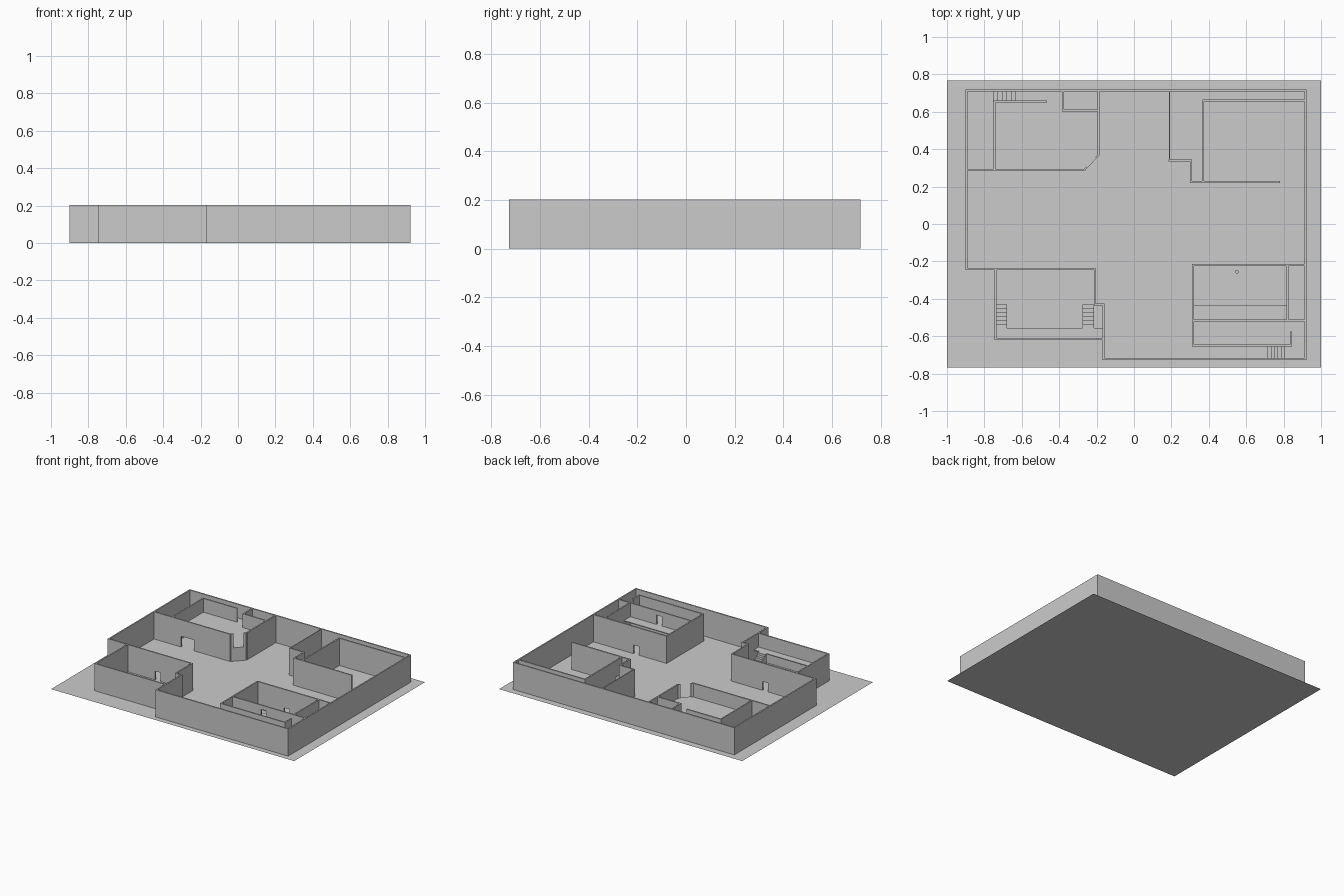
import bpy, bmesh
from mathutils import Vector, Matrix

if "Cube" in bpy.data.objects:
    bpy.data.objects.remove(bpy.data.objects["Cube"])

H, T, DECK = 0.202, 0.010, 0.10   # wall height, wall thickness, upper floor level


def finish(name, bm):
    me = bpy.data.meshes.new(name)
    bm.to_mesh(me)
    bm.free()
    ob = bpy.data.objects.new(name, me)
    bpy.context.collection.objects.link(ob)
    return ob


def add_box(bm, x0, x1, y0, y1, z0, z1, m=Matrix()):
    s = Matrix.Diagonal((x1 - x0, y1 - y0, z1 - z0, 1))
    c = Matrix.Translation(((x0 + x1) / 2, (y0 + y1) / 2, (z0 + z1) / 2))
    bmesh.ops.create_cube(bm, size=1, matrix=m @ c @ s)


def add_run(bm, p, q, openings=(), t=T):
    """Straight wall from p to q; openings are (start, end, bottom, top) along it."""
    p, q = Vector((*p, 0)), Vector((*q, 0))
    d = q - p
    m = Matrix.Translation(p) @ d.to_track_quat('X', 'Z').to_matrix().to_4x4()
    pos = -t / 2
    for a, b, z0, z1 in openings:
        add_box(bm, pos, a, -t / 2, t / 2, 0, H, m)
        if z0 > 0:
            add_box(bm, a, b, -t / 2, t / 2, 0, z0, m)
        if z1 < H:
            add_box(bm, a, b, -t / 2, t / 2, z1, H, m)
        pos = b
    add_box(bm, pos, d.length + t / 2, -t / 2, t / 2, 0, H, m)


def walls(name, pts, doors={}, t=T):
    """Connected walls through pts; doors maps segment index to openings."""
    bm = bmesh.new()
    for i in range(len(pts) - 1):
        add_run(bm, pts[i], pts[i + 1], doors.get(i, ()), t)
    return finish(name, bm)


def deck(name, *rects):
    bm = bmesh.new()
    for x0, x1, y0, y1 in rects:
        add_box(bm, x0, x1, y0, y1, DECK - 0.006, DECK)
    return finish(name, bm)


def stairs(name, x0, x1, y0, y1, axis, n=6, rise_positive=True):
    """Solid steps climbing to deck level along the given axis."""
    bm = bmesh.new()
    for i in range(n):
        k = i if rise_positive else n - 1 - i
        z = DECK * (i + 1) / n
        if axis == 'X':
            w = (x1 - x0) / n
            add_box(bm, x0 + k * w, x0 + (k + 1) * w, y0, y1, 0, z)
        else:
            w = (y1 - y0) / n
            add_box(bm, x0, x1, y0 + k * w, y0 + (k + 1) * w, 0, z)
    return finish(name, bm)


# ground sheet
bm = bmesh.new()
bmesh.ops.create_grid(bm, x_segments=1, y_segments=1, size=0.5,
                      matrix=Matrix.Diagonal((2, 1.535, 1, 1)))
finish("ground_sheet", bm)

# outer enclosure
walls("outer_wall", [(-0.74, -0.24), (-0.895, -0.24), (-0.895, 0.713), (0.917, 0.713),
                     (0.917, -0.722), (-0.164, -0.722), (-0.164, -0.43),
                     (-0.21, -0.43), (-0.21, -0.24)])

# front left building: ground door, gallery along the front, two stairs
walls("front_left_walls", [(-0.21, -0.24), (-0.74, -0.24), (-0.74, -0.615), (-0.164, -0.615)],
      {0: [(0.255, 0.30, 0, 0.065)]})
deck("front_left_gallery", (-0.74, -0.164, -0.615, -0.555))
for side, x0 in (("left", -0.738), ("right", -0.275)):
    stairs("front_left_stairs_" + side, x0, x0 + 0.06, -0.555, -0.43, 'Y', rise_positive=False)

# back left building: undercroft door, open corner on the upper floor
walls("back_left_walls", [(-0.895, 0.29), (-0.265, 0.29), (-0.19, 0.37), (-0.19, 0.713)],
      {0: [(0.228, 0.335, 0, 0.08)], 1: [(0.02, 0.09, DECK, H)]})
walls("back_left_partition", [(-0.47, 0.655), (-0.745, 0.655), (-0.745, 0.29)])
walls("back_left_closet", [(-0.38, 0.713), (-0.38, 0.607), (-0.19, 0.607)])
bm = bmesh.new()
z0, z1 = DECK - 0.006, DECK
outline = [(-0.745, 0.29), (-0.265, 0.29), (-0.19, 0.37), (-0.19, 0.713),
           (-0.61, 0.713), (-0.61, 0.655), (-0.745, 0.655)]
f = bm.faces.new([bm.verts.new((x, y, z0)) for x, y in outline])
top = bmesh.ops.extrude_face_region(bm, geom=[f])["geom"]
bmesh.ops.translate(bm, verts=[v for v in top if isinstance(v, bmesh.types.BMVert)],
                    vec=(0, 0, z1 - z0))
bmesh.ops.recalc_face_normals(bm, faces=bm.faces)
finish("back_left_upper_floor", bm)
stairs("back_left_stairs", -0.755, -0.61, 0.655, 0.71, 'X')

# back right building
walls("back_right_side_wall", [(0.19, 0.713), (0.19, 0.34)], t=0.006)
walls("back_right_front_wall", [(0.19, 0.34), (0.305, 0.34), (0.305, 0.225), (0.775, 0.225)])
walls("back_right_inner_wall", [(0.37, 0.225), (0.37, 0.66), (0.917, 0.66)],
      {0: [(0.02, 0.08, 0, 0.08)]})

# front right building: ground door, balcony with upper door, stairs and landing
walls("front_right_walls", [(0.917, -0.22), (0.315, -0.22), (0.315, -0.65),
                            (0.84, -0.65), (0.84, -0.58)],
      {0: [(0.335, 0.38, 0, 0.065)]})
walls("front_right_partition", [(0.315, -0.515), (0.917, -0.515)],
      {0: [(0.24, 0.285, DECK, 0.17)]})
walls("front_right_side_wall", [(0.82, -0.22), (0.82, -0.515)])
deck("front_right_upper_floor", (0.315, 0.82, -0.515, -0.435),
     (0.315, 0.917, -0.65, -0.515), (0.82, 0.917, -0.722, -0.65))
stairs("front_right_stairs", 0.715, 0.82, -0.72, -0.65, 'X')

# small round post behind the ground door
bm = bmesh.new()
bmesh.ops.create_cone(bm, cap_ends=True, segments=16, radius1=0.01, radius2=0.01, depth=0.05,
                      matrix=Matrix.Translation((0.55, -0.255, 0.025)))
finish("round_post", bm)
